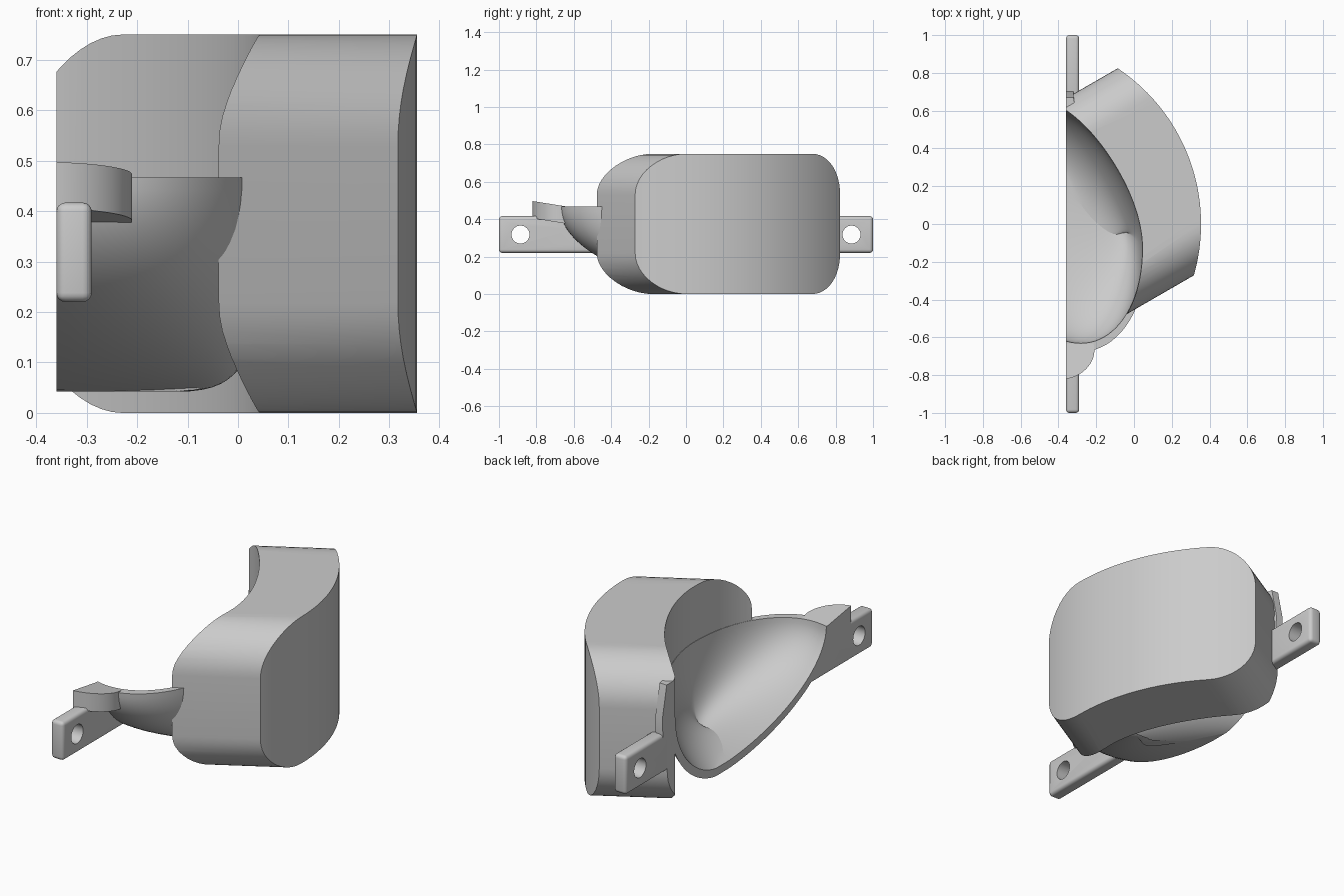
import bpy, bmesh, math

cube = bpy.data.objects.get("Cube")
if cube:
    bpy.data.objects.remove(cube, do_unlink=True)

BACK = -0.36      # flat mounting plane
RIM = 0.467       # height of the bowl rim

grey = bpy.data.materials.new("plain grey")
grey.use_nodes = True
grey.diffuse_color = (0.6, 0.6, 0.6, 1)
grey.node_tree.nodes["Principled BSDF"].inputs["Base Color"].default_value = (0.6, 0.6, 0.6, 1)


def loft(name, rings):
    """Closed solid through a list of equal-length point rings."""
    bm = bmesh.new()
    rows = [[bm.verts.new(p) for p in ring] for ring in rings]
    n = len(rows[0])
    for a, b in zip(rows, rows[1:]):
        for i in range(n):
            j = (i + 1) % n
            bm.faces.new((a[i], a[j], b[j], b[i]))
    bm.faces.new(rows[0][::-1])
    bm.faces.new(rows[-1])
    bmesh.ops.recalc_face_normals(bm, faces=bm.faces)
    mesh = bpy.data.meshes.new(name)
    bm.to_mesh(mesh)
    bm.free()
    obj = bpy.data.objects.new(name, mesh)
    bpy.context.collection.objects.link(obj)
    mesh.materials.append(grey)
    return obj


def apply(obj, mod):
    bpy.ops.object.select_all(action='DESELECT')
    bpy.context.view_layer.objects.active = obj
    obj.select_set(True)
    bpy.ops.object.modifier_apply(modifier=mod.name)


def cut(obj, cutter):
    mod = obj.modifiers.new("cut", 'BOOLEAN')
    mod.operation, mod.solver, mod.object = 'DIFFERENCE', 'EXACT', cutter
    apply(obj, mod)


def half_ring(z, yc, rx, ry, skew=0.12, extra=False, steps=48):
    """Egg-shaped half ellipse standing on the mounting plane, flatter behind."""
    pts = []
    for i in range(steps + 1):
        t = math.pi * (i / steps - 0.5)
        u, v = math.cos(t), math.sin(t)
        lean = skew * u * (1 + 1.2 * max(0, v))
        pts.append((BACK + rx * u, yc - lean + ry * v, z))
    if extra:
        pts += [(BACK - 0.2, pts[-1][1], z), (BACK - 0.2, pts[0][1], z)]
    return pts


def bowl_rings(bottom, rx, ry, extra=False):
    rings = []
    for i in range(25):
        a = 0.1 + (math.pi / 2 - 0.1) * i / 24
        s = math.sin(a) ** 1.1
        z = RIM - (RIM - bottom) * math.cos(a)
        rings.append(half_ring(z, -0.01 + 0.25 * (1 - s), rx * s ** 0.2, ry * s,
                               0.12 + 0.12 * (1 - s), extra))
    return rings


# Helper solids: bowl cavity and straight column
cavity = loft("cavity_cutter", bowl_rings(0.08, 0.403, 0.61, True)
              + [half_ring(1.2, -0.01, 0.403, 0.61, extra=True)])
column = loft("column_cutter", [half_ring(z, -0.01, 0.405, 0.612, extra=True) for z in (-0.5, 1.2)])

# Bowl shell
bowl = loft("bowl", bowl_rings(0.04, 0.43, 0.655))
cut(bowl, cavity)

# Housing: rounded-rectangle bar at 30 degrees, ended by a large vertical arc
P0, P1, H, R = -0.394, 0.757, 0.75, 0.22
DX, DY = math.cos(math.pi / 6), 0.5
ARC_X, ARC_R = -0.635, 0.99


def arc_end(p):
    ox, oy = -DY * p - ARC_X, DX * p
    b = ox * DX + oy * DY
    return -b + math.sqrt(b * b - ox * ox - oy * oy + ARC_R ** 2)


corner = [R * (1 - math.cos(math.pi / 2 * i / 12)) for i in range(13)]
flat = [P0 + R + (P1 - P0 - 2 * R) * i / 20 for i in range(1, 20)]
samples = [P0 + c for c in corner] + flat + [P1 - c for c in reversed(corner)]
rings = []
for p in samples:
    edge = max(0, R - min(p - P0, P1 - p))
    lo = R - math.sqrt(max(0, R * R - edge * edge))
    start = BACK + (0.2 if p < 0 else 0)
    near, far = (start + DY * p) / DX, arc_end(p)
    rings.append([(-DY * p + DX * t, DX * p + DY * t, z)
                  for t, z in ((near, lo), (far, lo), (far, H - lo), (near, H - lo))])
housing = loft("housing", rings)
cut(housing, column)

# Mounting tabs with screw holes
for name, side, inner in (("back_tab", 1, 0.61), ("front_tab", -1, 0.48)):
    x0, x1 = BACK, BACK + 0.07
    tab = loft(name, [[(x0, y, 0.22), (x1, y, 0.22), (x1, y, 0.417), (x0, y, 0.417)]
                      for y in (side * inner, side)])
    bev = tab.modifiers.new("bevel", 'BEVEL')
    bev.width, bev.segments = 0.018, 4
    apply(tab, bev)
    hole = loft(name + "_hole_cutter",
                [[(x, side * 0.885 + 0.048 * math.cos(i * math.pi / 16),
                   0.318 + 0.048 * math.sin(i * math.pi / 16)) for i in range(32)]
                 for x in (x0 - 0.1, x1 + 0.1)])
    cut(tab, hole)
    cut(tab, cavity)
    hole.hide_render = True
    hole.hide_set(True)

# Slightly tilted round boss on the front rim
boss = loft("front_boss", [[(x, y, z - 0.16 * (y + 0.82))
                            for x, y, z in half_ring(h, -0.69, 0.15, 0.13, -0.02)]
                           for h in (0.405, 0.497)])
cut(boss, cavity)

# Thin lip rising from the back tab along the housing wall
lip = loft("back_lip", [[(BACK, 0.61, z), (BACK + 0.05, 0.61, z),
                         (BACK + 0.04, y, z), (BACK, y, z)]
                        for z, y in ((0.39, 0.70), (0.5, 0.705), (0.66, 0.67))])
cut(lip, cavity)

for c in (cavity, column):
    c.hide_render = True
    c.hide_set(True)

# Smooth rounded areas, keep edges sharp
bpy.ops.object.select_all(action='DESELECT')
for obj in bpy.context.collection.objects:
    if obj.type == 'MESH' and not obj.hide_render:
        obj.select_set(True)
        bpy.context.view_layer.objects.active = obj
bpy.ops.object.shade_smooth_by_angle(angle=math.radians(30))
